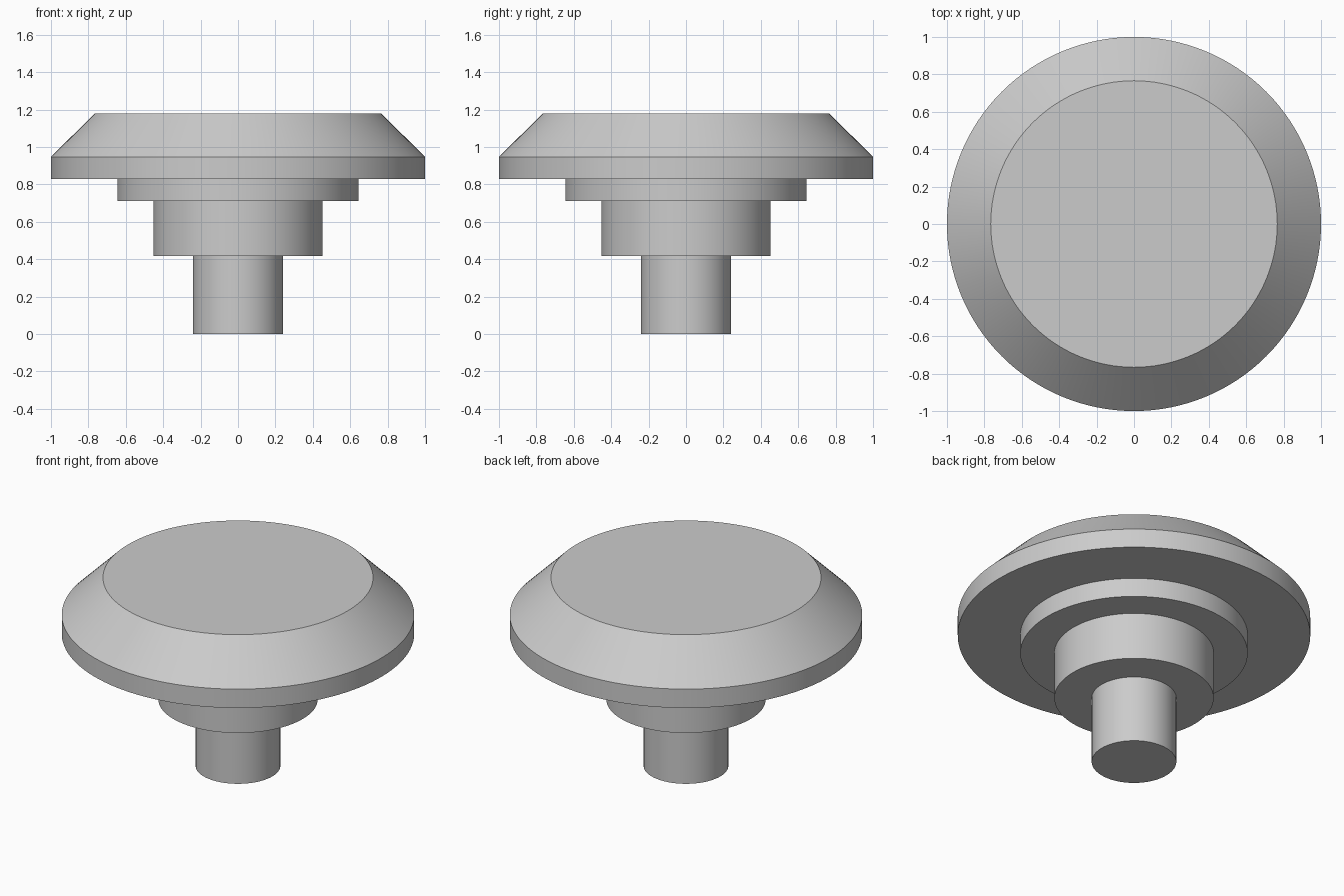
import bpy
import bmesh
import math

cube = bpy.data.objects.get("Cube")
if cube:
    bpy.data.objects.remove(cube, do_unlink=True)

SEGMENTS = 128

grey = bpy.data.materials.new("plain_grey")
grey.use_nodes = True
colour = (0.6, 0.6, 0.6, 1.0)
grey.diffuse_color = colour
grey.node_tree.nodes["Principled BSDF"].inputs["Base Color"].default_value = colour


def disc(name, bottom, top, r_bottom, r_top):
    """Capped round part between two heights."""
    bm = bmesh.new()
    bmesh.ops.create_cone(bm, cap_ends=True, segments=SEGMENTS, radius1=r_bottom,
                          radius2=r_top, depth=top - bottom)
    bmesh.ops.translate(bm, verts=bm.verts, vec=(0, 0, (top + bottom) / 2))
    mesh = bpy.data.meshes.new(name)
    bm.to_mesh(mesh)
    bm.free()
    mesh.materials.append(grey)
    obj = bpy.data.objects.new(name, mesh)
    bpy.context.collection.objects.link(obj)
    bpy.ops.object.select_all(action='DESELECT')
    obj.select_set(True)
    bpy.context.view_layer.objects.active = obj
    bpy.ops.object.shade_smooth_by_angle(angle=math.radians(30))
    return obj


# Stepped stem, from the foot upwards
disc("stem", 0.0, 0.417, 0.24, 0.24)
disc("collar", 0.417, 0.711, 0.452, 0.452)
disc("flange", 0.711, 0.829, 0.645, 0.645)

# Wide head: straight rim and chamfered cap
disc("head_rim", 0.829, 0.947, 1.0, 1.0)
disc("head_cap", 0.947, 1.179, 1.0, 0.766)
